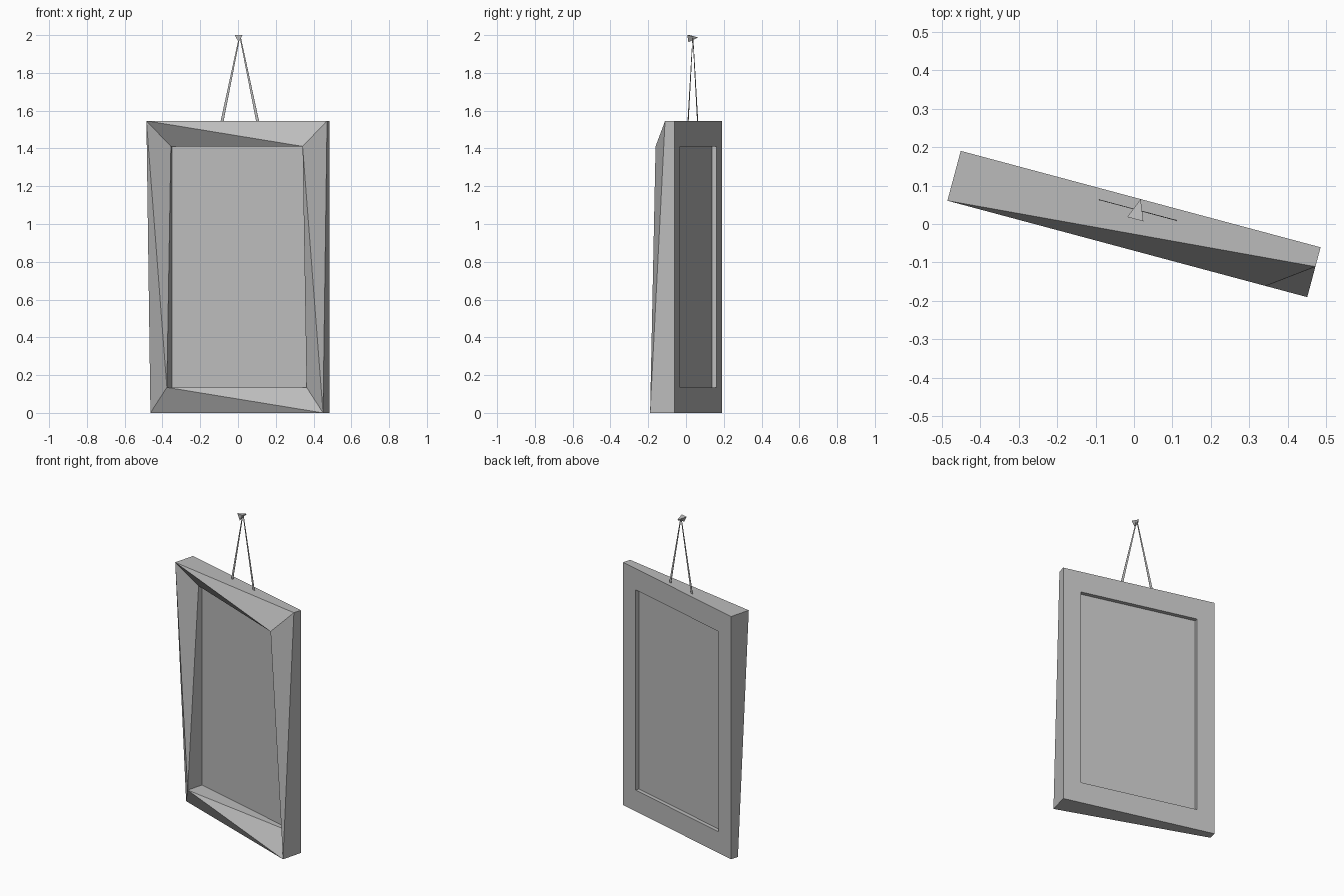
import bpy
import bmesh
import math
from mathutils import Matrix

cube = bpy.data.objects.get("Cube")
if cube:
    bpy.data.objects.remove(cube, do_unlink=True)

grey = bpy.data.materials.new("plain grey")
grey.use_nodes = True
colour = (0.5, 0.5, 0.5, 1)
grey.diffuse_color = colour
grey.node_tree.nodes["Principled BSDF"].inputs["Base Color"].default_value = colour

TURN = Matrix.Rotation(math.radians(-15), 4, 'Z')   # the whole piece hangs askew
HALF_W, HEIGHT, DEPTH = 0.484, 1.546, 0.067
IN_W, IN_Z = 0.372, 0.135                           # opening half width and border
LOW = 0.015                                         # depth of the sunken front corners


def finish(name, bm, solid=True):
    if solid:
        bmesh.ops.recalc_face_normals(bm, faces=bm.faces)
    bm.transform(TURN)
    mesh = bpy.data.meshes.new(name)
    bm.to_mesh(mesh)
    bm.free()
    mesh.materials.append(grey)
    obj = bpy.data.objects.new(name, mesh)
    bpy.context.collection.objects.link(obj)
    return obj


def rectangle(bm, half_w, border, depths):
    """Four corners: top left, top right, bottom right, bottom left."""
    top = HEIGHT - border
    spots = [(-half_w, top), (half_w, top), (half_w, border), (-half_w, border)]
    return [bm.verts.new((x, y, z)) for (x, z), y in zip(spots, depths)]


# Faceted frame: raised and sunken corners alternate around the front
bm = bmesh.new()
outer = rectangle(bm, HALF_W, 0, (-DEPTH, LOW, -DEPTH, LOW))
inner = rectangle(bm, IN_W, IN_Z, (LOW, -DEPTH, LOW, -DEPTH))
back_out = rectangle(bm, HALF_W, 0, [DEPTH] * 4)
back_in = rectangle(bm, IN_W, IN_Z, [DEPTH] * 4)
for i in range(4):
    j = (i + 1) % 4
    if i % 2 == 0:      # fold runs from this raised outer corner
        bm.faces.new((outer[i], outer[j], inner[j]))
        bm.faces.new((outer[i], inner[j], inner[i]))
    else:               # fold runs to the next raised outer corner
        bm.faces.new((outer[i], outer[j], inner[i]))
        bm.faces.new((inner[i], outer[j], inner[j]))
    for a, b in ((outer, back_out), (back_out, back_in), (back_in, inner)):
        bm.faces.new((a[i], a[j], b[j], b[i]))
finish("frame", bm)

# Picture panel set into the opening
bm = bmesh.new()
bm.faces.new(reversed(rectangle(bm, IN_W, IN_Z, [0.042] * 4)))
finish("picture_panel", bm, solid=False)

# Flat hanging cords, tapering up to the peg
for side, name in ((-1, "right_cord"), (1, "left_cord")):
    bm = bmesh.new()
    rings = []
    for x, z, w in ((0.099, HEIGHT - 0.01, 0.008), (0.003, 1.985, 0.003)):
        rings.append([bm.verts.new((side * x + dx * w, 0.0375 + dy, z))
                      for dx, dy in ((-1, -0.001), (1, -0.001), (1, 0.001), (-1, 0.001))])
    for i in range(4):
        j = (i + 1) % 4
        bm.faces.new((rings[0][i], rings[0][j], rings[1][j], rings[1][i]))
    for ring in rings:
        bm.faces.new(ring)
    finish(name, bm)

# Three-sided wall peg pointing backwards
bm = bmesh.new()
radius = 0.025
base = []
for k in range(3):
    a = math.radians(-90 + 120 * k)
    base.append(bm.verts.new((radius * math.cos(a), 0.013, 2 - radius / 2 + radius * math.sin(a))))
tip = bm.verts.new((0, 0.067, 2 - radius / 2))
bm.faces.new(base)
for k in range(3):
    bm.faces.new((base[k], base[(k + 1) % 3], tip))
finish("wall_peg", bm)
